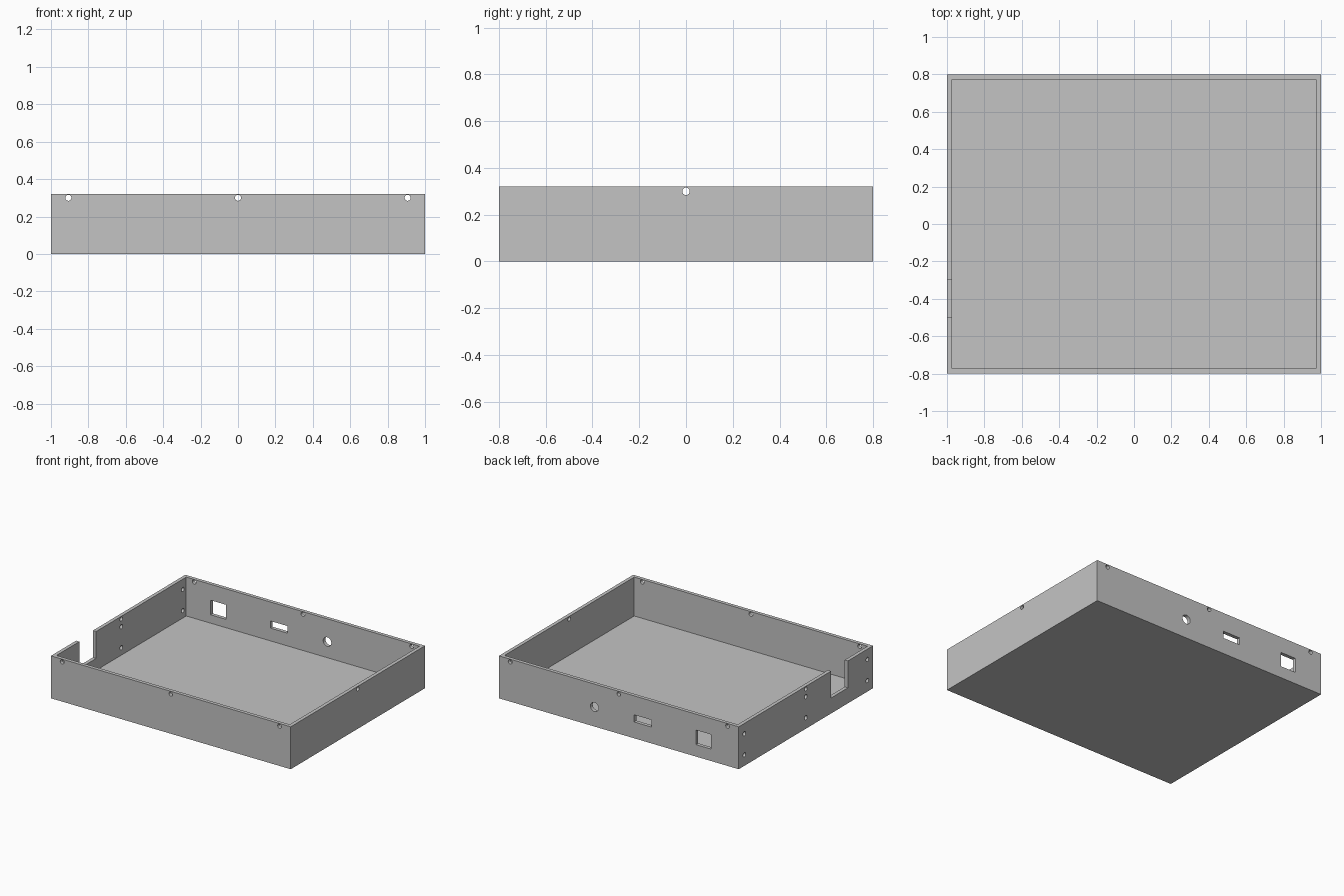
import bpy, bmesh
from mathutils import Matrix, Vector

cube = bpy.data.objects.get("Cube")
if cube:
    bpy.data.objects.remove(cube, do_unlink=True)

W, D, H = 2.0, 1.6, 0.32     # outer size
WALL = 0.027                 # wall and floor thickness
SCREW = 0.016                # screw hole radius
CUT = 0.1                    # cutter depth through a wall

grey = bpy.data.materials.new("Light grey")
grey.use_nodes = True
colour = (0.55, 0.55, 0.55, 1)
grey.diffuse_color = colour
grey.node_tree.nodes["Principled BSDF"].inputs["Base Color"].default_value = colour


def add_box(bm, lo, hi):
    lo, hi = Vector(lo), Vector(hi)
    size = hi - lo
    matrix = Matrix.Translation((lo + hi) / 2) @ Matrix.Diagonal((*size, 1))
    bmesh.ops.create_cube(bm, size=1, matrix=matrix)


def add_hole(bm, centre, axis, radius):
    turn = Vector(axis).to_track_quat('Z', 'Y').to_matrix().to_4x4()
    bmesh.ops.create_cone(bm, cap_ends=True, segments=32, radius1=radius,
                          radius2=radius, depth=CUT,
                          matrix=Matrix.Translation(centre) @ turn)


def make_object(name, bm):
    mesh = bpy.data.meshes.new(name)
    bm.to_mesh(mesh)
    bm.free()
    obj = bpy.data.objects.new(name, mesh)
    obj.data.materials.append(grey)
    bpy.context.collection.objects.link(obj)
    return obj


# Open tray: inset the top of a block and push the inner face down to the floor
bm = bmesh.new()
add_box(bm, (-W / 2, -D / 2, 0), (W / 2, D / 2, H))
bm.normal_update()
top = max(bm.faces, key=lambda f: f.calc_center_median().z)
bmesh.ops.inset_region(bm, faces=[top], thickness=WALL, use_even_offset=True)
inner = bmesh.ops.extrude_discrete_faces(bm, faces=[top])["faces"]
bmesh.ops.translate(bm, verts=inner[0].verts, vec=(0, 0, WALL - H))
bmesh.ops.recalc_face_normals(bm, faces=bm.faces)
tray = make_object("enclosure_tray", bm)

# All openings gathered in one cutter
bm = bmesh.new()
Y, X = D / 2 - WALL / 2, W / 2 - WALL / 2

# Lid screw holes along the rim
for side in (-1, 1):
    for x in (-0.907, 0, 0.907):
        add_hole(bm, (x, side * Y, 0.3), (0, 1, 0), SCREW)
    add_hole(bm, (side * X, 0, 0.3), (1, 0, 0), SCREW)

# Mounting holes in the right wall
for y in (-0.733, 0, 0.733):
    for z in (0.083, 0.242):
        add_hole(bm, (-X, y, z), (1, 0, 0), SCREW)

# Connector openings in the back wall
for x0, x1, z0, z1 in ((-0.77, -0.643, 0.09, 0.2), (-0.272, -0.127, 0.123, 0.177)):
    add_box(bm, (x0, Y - CUT / 2, z0), (x1, Y + CUT / 2, z1))
add_hole(bm, (0.203, Y, 0.147), (0, 1, 0), 0.034)

# Cable notch in the right wall
add_box(bm, (-X - CUT / 2, -0.5, 0.117), (-X + CUT / 2, -0.3, H + CUT))
cutter = make_object("opening_cutter", bm)
cutter.hide_render = True

# Cut the openings, then remove the helper
cut = tray.modifiers.new("openings", 'BOOLEAN')
cut.operation = 'DIFFERENCE'
cut.solver = 'EXACT'
cut.object = cutter
bpy.ops.object.select_all(action='DESELECT')
tray.select_set(True)
bpy.context.view_layer.objects.active = tray
bpy.ops.object.modifier_apply(modifier=cut.name)
bpy.data.objects.remove(cutter, do_unlink=True)
bpy.ops.object.shade_smooth_by_angle()
